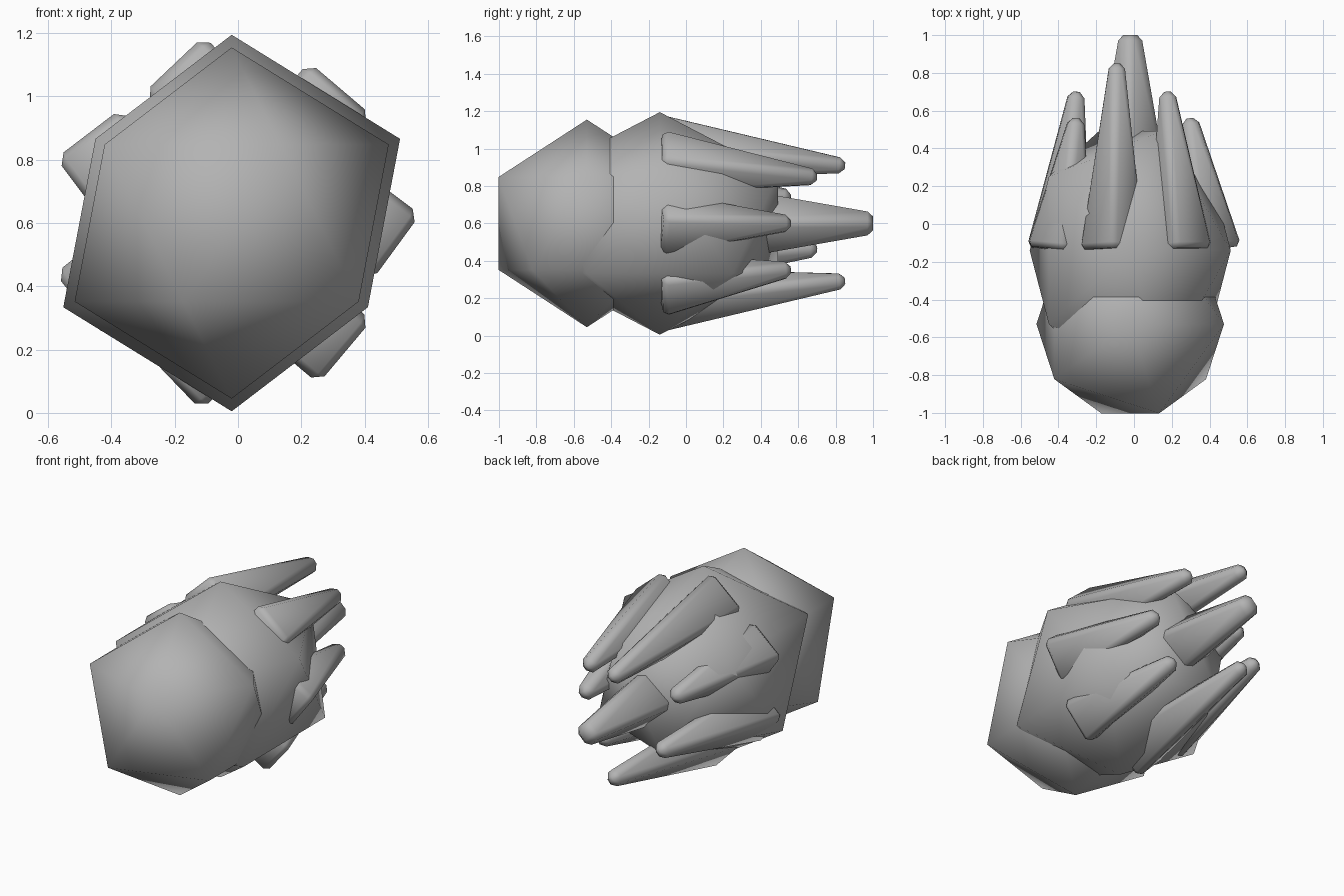
import bpy
from math import cos, sin, tau
from mathutils import Vector

default_cube = bpy.data.objects.get("Cube")
if default_cube:
    bpy.data.objects.remove(default_cube, do_unlink=True)

# One plain grey for the whole model
grey = bpy.data.materials.new("stone_grey")
grey.use_nodes = True
colour = (0.45, 0.45, 0.45, 1)
grey.diffuse_color = colour
grey.node_tree.nodes["Principled BSDF"].inputs["Base Color"].default_value = colour

AXIS = Vector((-0.02, 0, 0.6))


def finish(name):
    obj = bpy.context.object
    obj.name = name
    obj.data.materials.append(grey)
    bpy.ops.object.shade_smooth()
    return obj


def ball(name, y, radius, stretch):
    """Twenty-sided ball with poles up and down, stretched front to back."""
    bpy.ops.mesh.primitive_ico_sphere_add(
        subdivisions=1, radius=radius, location=AXIS + Vector((0, y, 0)))
    bpy.context.object.scale.y = stretch
    finish(name)


def spike(name, base, tip, base_radius, tip_radius):
    """Bevelled four-sided taper running from base to tip."""
    direction = tip - base
    bpy.ops.mesh.primitive_cone_add(
        vertices=4, radius1=base_radius, radius2=tip_radius,
        depth=direction.length, location=(base + tip) / 2)
    turn = Vector((0, 0, 1)).rotation_difference(direction)
    bpy.context.object.rotation_euler = turn.to_euler()
    bevel = finish(name).modifiers.new("soft_edges", 'BEVEL')
    bevel.width = 0.03
    bevel.segments = 1


def ring_point(angle, radius, y):
    return AXIS + Vector((radius * cos(angle), y, radius * sin(angle)))


# Body and head
ball("body", -0.14, 0.595, 1.25)
ball("head", -0.53, 0.555, 1)

# Ring of seven spikes in three repeating lengths
tip_depths = (0.56, 0.70, 0.85)
for i in range(7):
    angle = i * tau / 7
    spike(f"back_spike_{i + 1}", ring_point(angle, 0.42, -0.14),
          ring_point(angle, 0.315, tip_depths[i % 3]), 0.19, 0.06)

# Central tail spike
spike("tail_spike", AXIS + Vector((0, 0.2, 0)),
      AXIS + Vector((0, 1, 0)), 0.22, 0.08)
